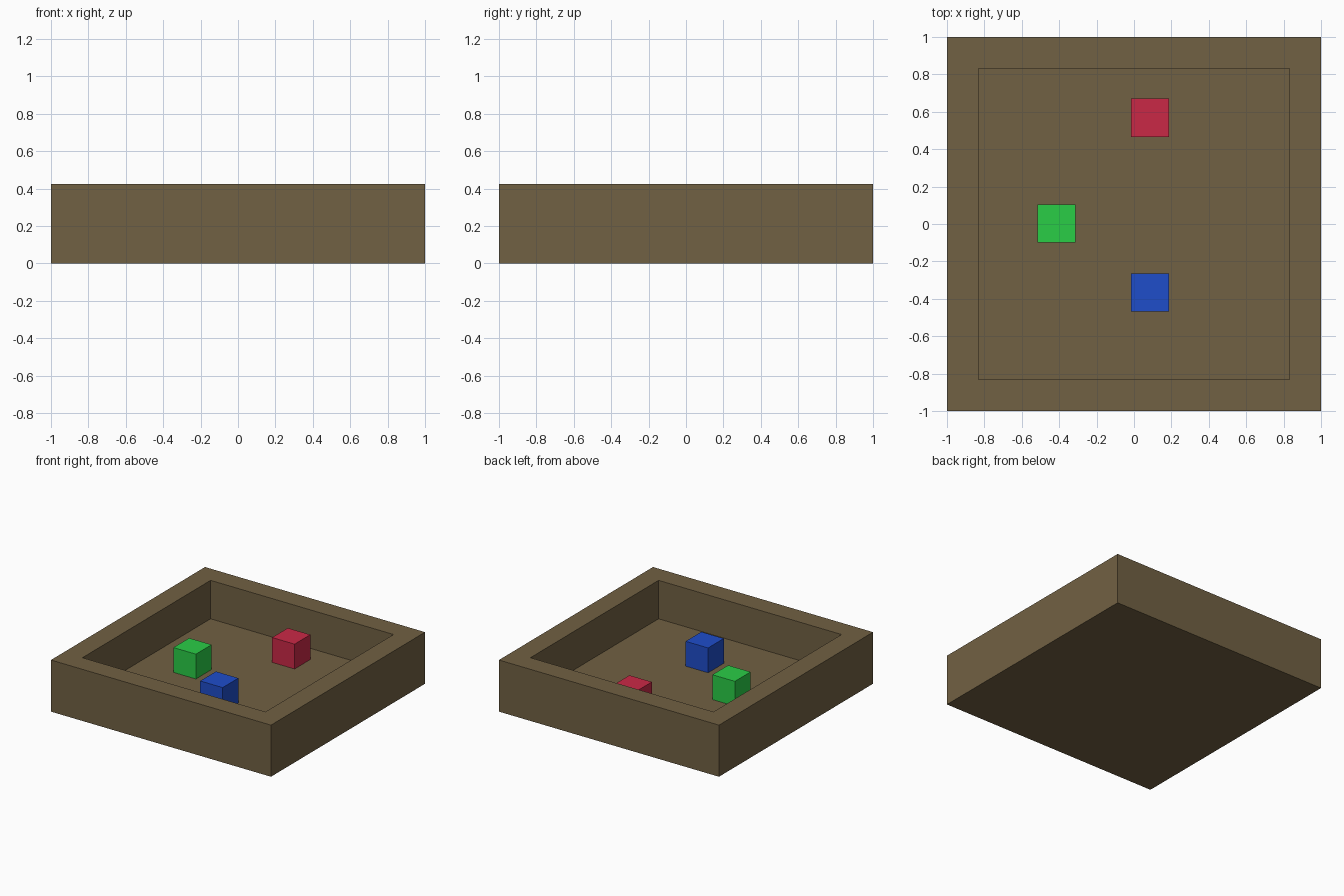
import bpy, bmesh
from mathutils import Matrix, Vector

if "Cube" in bpy.data.objects:
    bpy.data.objects.remove(bpy.data.objects["Cube"])

HEIGHT, FLOOR, INNER = 0.424, 0.108, 0.762
CUBE = 0.204


def material(name, srgb):
    mat = bpy.data.materials.new(name)
    mat.diffuse_color = [(c / 255) ** 2.2 for c in srgb] + [1.0]
    mat.use_nodes = True
    mat.node_tree.nodes["Principled BSDF"].inputs["Base Color"].default_value = mat.diffuse_color
    return mat


def box(bm, size, centre):
    bmesh.ops.create_cube(bm, size=1.0,
                          matrix=Matrix.Translation(centre) @ Matrix.Diagonal((*size, 1.0)))


def finish(bm, name, mat):
    mesh = bpy.data.meshes.new(name)
    bm.to_mesh(mesh)
    bm.free()
    mesh.materials.append(mat)
    obj = bpy.data.objects.new(name, mesh)
    bpy.context.collection.objects.link(obj)
    return obj


# Tray: a solid slab whose top is inset and pushed down to the floor
bm = bmesh.new()
box(bm, (2, 2, HEIGHT), (0, 0, HEIGHT / 2))
bm.normal_update()
top = max(bm.faces, key=lambda f: f.calc_center_median().z)
bmesh.ops.inset_region(bm, faces=[top], thickness=1 - INNER)
well = bmesh.ops.extrude_discrete_faces(bm, faces=[top])["faces"][0]
bmesh.ops.translate(bm, verts=well.verts, vec=Vector((0, 0, FLOOR - HEIGHT)))
bmesh.ops.recalc_face_normals(bm, faces=bm.faces)
finish(bm, "tray", material("brown", (113, 97, 69)))

# Coloured cubes resting on the tray floor
for name, x, y, colour in (("red", 0.086, 0.568, (201, 45, 72)),
                           ("green", -0.415, 0.002, (46, 204, 72)),
                           ("blue", 0.086, -0.366, (36, 78, 201))):
    bm = bmesh.new()
    box(bm, (CUBE,) * 3, (x, y, FLOOR + CUBE / 2))
    finish(bm, name + "_cube", material(name, colour))
